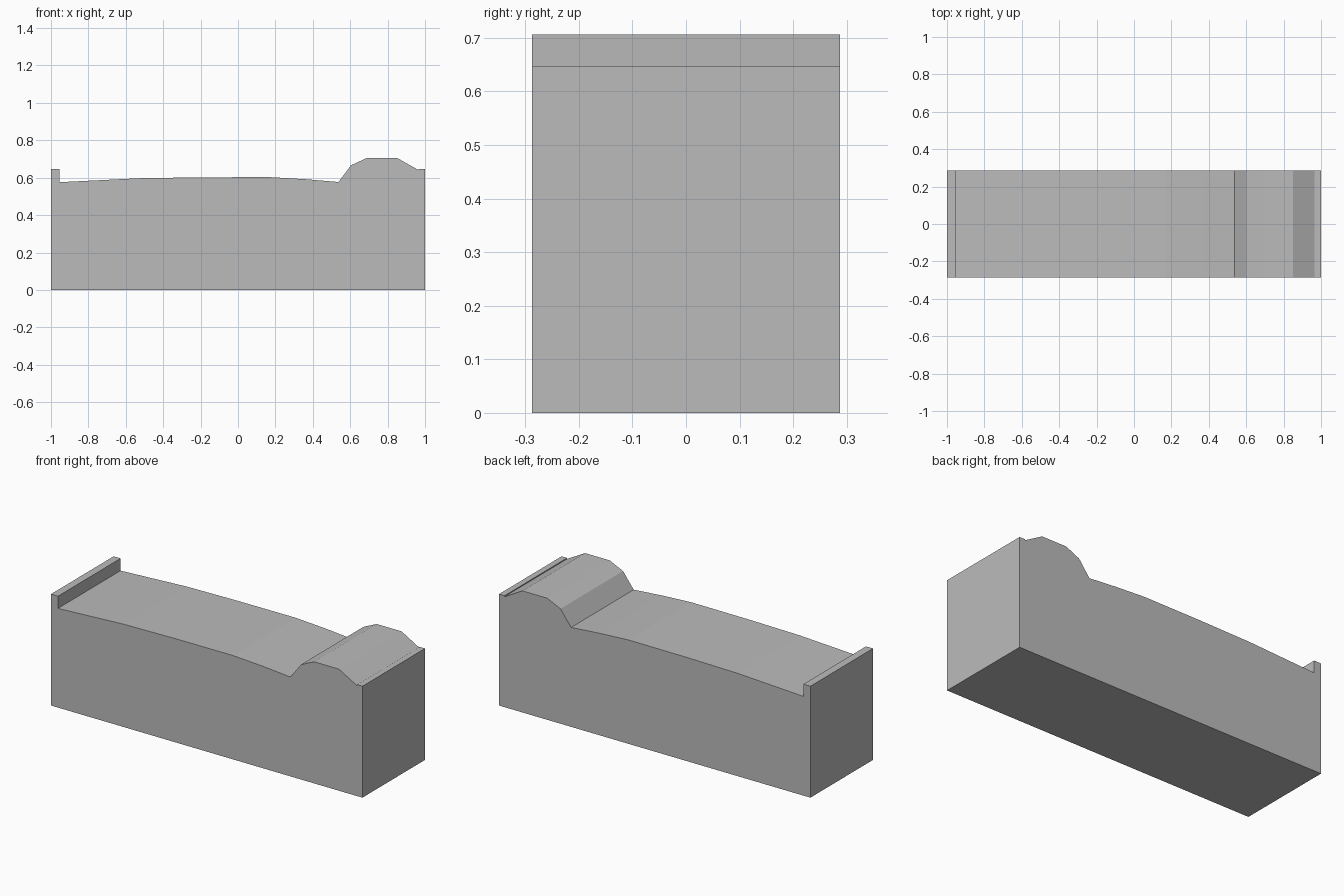
import bpy
import bmesh
from mathutils import Vector

HALF_WIDTH = 0.287

if "Cube" in bpy.data.objects:
    bpy.data.objects.remove(bpy.data.objects["Cube"], do_unlink=True)

# One plain grey for the whole bed
grey = bpy.data.materials.new("plain grey")
grey.use_nodes = True
colour = (0.5, 0.5, 0.5, 1)
grey.diffuse_color = colour
grey.node_tree.nodes["Principled BSDF"].inputs["Base Color"].default_value = colour

# Side outline of the bed as (x, z), one run of points per part
base = [(-1, 0), (1, 0)]
headboard = [(1, 0.647), (0.965, 0.647), (0.965, 0.641)]
pillow = [(0.85, 0.706), (0.69, 0.706), (0.605, 0.667)]
mattress = [(0.537, 0.577), (0.36, 0.592), (0.17, 0.603),
            (-0.2, 0.602), (-0.53, 0.597), (-0.955, 0.576)]
footboard = [(-0.955, 0.647), (-1, 0.647)]
outline = base + headboard + pillow + mattress + footboard

# Extrude the outline across the bed's width
bm = bmesh.new()
side = bm.faces.new([bm.verts.new((x, -HALF_WIDTH, z)) for x, z in outline])
result = bmesh.ops.extrude_face_region(bm, geom=[side], use_keep_orig=True)
moved = [v for v in result["geom"] if isinstance(v, bmesh.types.BMVert)]
bmesh.ops.translate(bm, verts=moved, vec=Vector((0, 2 * HALF_WIDTH, 0)))
bmesh.ops.recalc_face_normals(bm, faces=bm.faces)

mesh = bpy.data.meshes.new("bed")
bm.to_mesh(mesh)
bm.free()
mesh.materials.append(grey)
bed = bpy.data.objects.new("bed", mesh)
bpy.context.collection.objects.link(bed)
